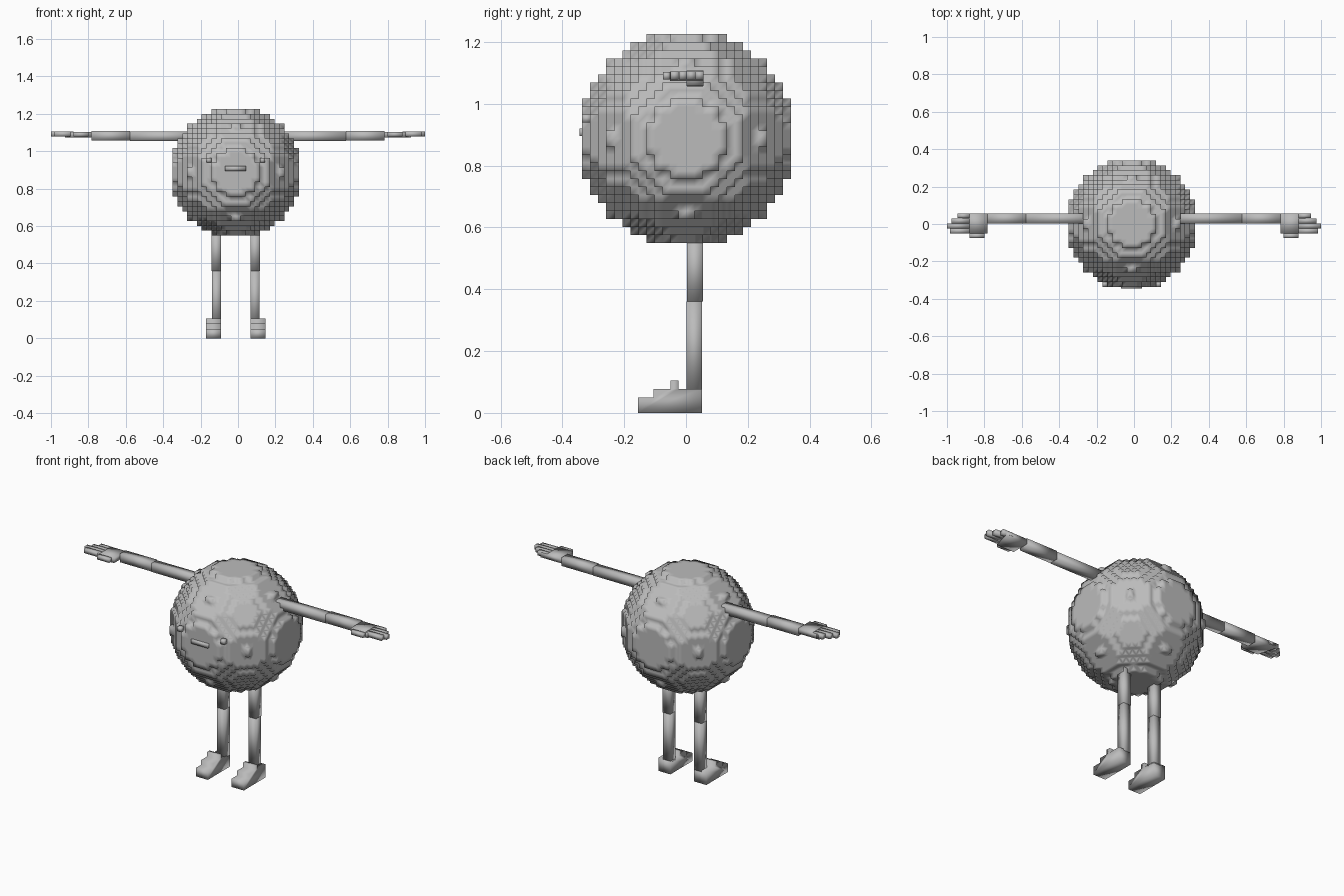
import bpy
import bmesh
import math
from mathutils import Vector

cube = bpy.data.objects.get("Cube")
if cube:
    bpy.data.objects.remove(cube, do_unlink=True)

grey = bpy.data.materials.new("plain grey")
grey.use_nodes = True
grey.diffuse_color = (0.5, 0.5, 0.5, 1)
grey.node_tree.nodes["Principled BSDF"].inputs["Base Color"].default_value = (0.5, 0.5, 0.5, 1)

UNIT = 0.026                       # block size
CENTRE = Vector((-0.012, 0.002, 0.887))
SIDES = (("left", 1), ("right", -1))


def finish(name, bm):
    bmesh.ops.recalc_face_normals(bm, faces=bm.faces)
    for face in bm.faces:
        face.smooth = True
    mesh = bpy.data.meshes.new(name)
    bm.to_mesh(mesh)
    bm.free()
    mesh.materials.append(grey)
    obj = bpy.data.objects.new(name, mesh)
    bpy.context.collection.objects.link(obj)
    return obj


def box(name, xs, ys, zs):
    bm = bmesh.new()
    bmesh.ops.create_cube(bm, size=1)
    for v in bm.verts:
        v.co = [(r[0] + r[1]) / 2 + c * (r[1] - r[0]) for c, r in zip(v.co, (xs, ys, zs))]
    return finish(name, bm)


def prism(name, points, axis, low, high):
    """Extrude a flat outline along the given axis."""
    bm = bmesh.new()

    def place(p, d):
        co = list(p)
        co.insert(axis, d)
        return bm.verts.new(co)

    face = bm.faces.new([place(p, low) for p in points])
    grown = bmesh.ops.extrude_face_region(bm, geom=[face])
    for v in grown["geom"]:
        if isinstance(v, bmesh.types.BMVert):
            v.co[axis] = high
    return finish(name, bm)


def mirrored(side, a, b, middle=0.0):
    return sorted((middle + side * a, middle + side * b))


# Round body made of blocks: only exposed block faces are kept
def block_ball(name, half=13, radius=13.5):
    def filled(cell):
        return sum((c + 0.5) ** 2 for c in cell) <= radius ** 2 and \
            all(-half <= c < half for c in cell)

    bm = bmesh.new()
    corners = {}

    def corner(key):
        if key not in corners:
            corners[key] = bm.verts.new(CENTRE + Vector(key) * UNIT)
        return corners[key]

    span = range(-half, half)
    for cell in ((x, y, z) for x in span for y in span for z in span):
        if not filled(cell):
            continue
        for axis in range(3):
            for step in (0, 1):
                near = list(cell)
                near[axis] += 1 if step else -1
                if filled(near):
                    continue
                ring = []
                for u, v in ((0, 0), (1, 0), (1, 1), (0, 1)):
                    key = list(cell)
                    key[axis] += step
                    key[(axis + 1) % 3] += u
                    key[(axis + 2) % 3] += v
                    ring.append(corner(tuple(key)))
                bm.faces.new(ring if step else ring[::-1])
    # Merge flat terraces into broad faces
    bmesh.ops.dissolve_limit(bm, angle_limit=math.radians(1),
                             verts=bm.verts, edges=bm.edges)
    return finish(name, bm)


block_ball("body")

# Face
front = CENTRE.y - 13 * UNIT
box("mouth", (-0.07, 0.042), (front - 0.009, front + 0.02), (0.895, 0.92))
for label, s in SIDES:
    box(label + "_eye", mirrored(s, 5 * UNIT, 6 * UNIT, CENTRE.x),
        (front, front + 0.03), (0.939, 0.965))

# Arms and hands
for label, s in SIDES:
    box(label + "_upper_arm", mirrored(s, 0.2, 0.577), (0.004, 0.055), (1.055, 1.105))
    box(label + "_forearm", mirrored(s, 0.577, 0.784), (0.002, 0.057), (1.058, 1.108))
    palm = ((0.784, 0.057), (0.925, 0.057), (0.895, -0.052), (0.784, -0.052))
    prism(label + "_palm", [(s * x, y) for x, y in palm], 2, 1.073, 1.104)
    box(label + "_thumb", mirrored(s, 0.8, 0.88), (-0.075, -0.05), (1.078, 1.102))
    for i, tip in enumerate((0.945, 0.975, 1.0, 0.985)):
        y = 0.057 - i * 0.027
        box(f"{label}_finger_{i + 1}", mirrored(s, 0.88, tip),
            (y - 0.026, y), (1.079, 1.105))

# Legs and stepped shoes
shoe = ((0.052, 0), (0.052, 0.078), (-0.025, 0.078), (-0.025, 0.105), (-0.05, 0.105),
        (-0.05, 0.078), (-0.105, 0.078), (-0.105, 0.05), (-0.155, 0.05), (-0.155, 0))
for label, s in SIDES:
    box(label + "_thigh", mirrored(s, 0.079, 0.129, CENTRE.x), (0.003, 0.055), (0.36, 0.58))
    box(label + "_shin", mirrored(s, 0.079, 0.128, CENTRE.x), (0.002, 0.052), (0.07, 0.36))
    low, high = mirrored(s, 0.079, 0.159, CENTRE.x)
    prism(label + "_shoe", shoe, 0, low, high)
